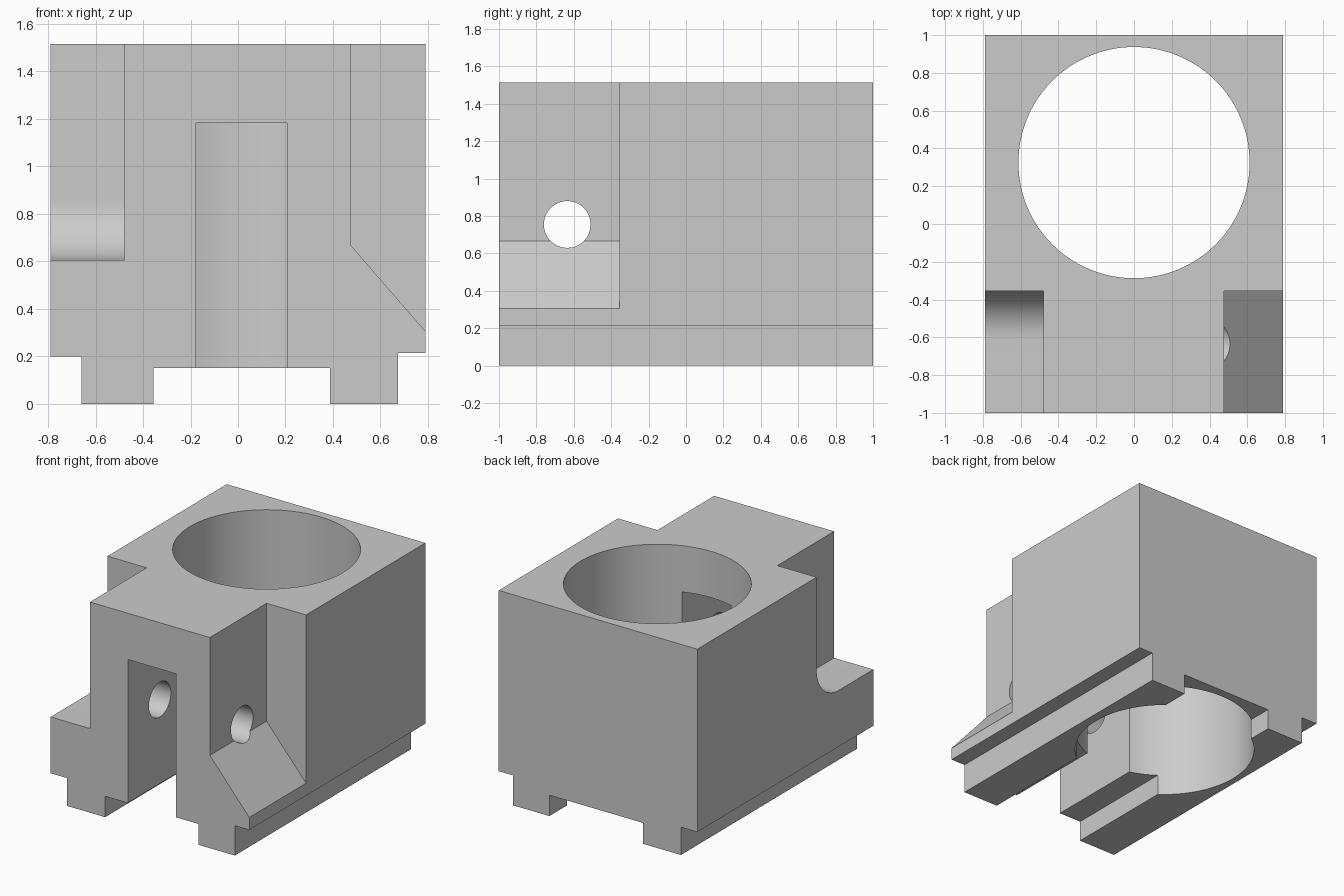
import bpy, bmesh, math

if "Cube" in bpy.data.objects:
    bpy.data.objects.remove(bpy.data.objects["Cube"])

grey = bpy.data.materials.new("machined grey")
grey.diffuse_color = (0.6, 0.6, 0.6, 1)
grey.use_nodes = True
grey.node_tree.nodes["Principled BSDF"].inputs["Base Color"].default_value = grey.diffuse_color


def prism(name, pts, axis, lo, hi):
    """Extrude a 2D outline along x (pts are y,z), y (x,z) or z (x,y)."""
    place = {"x": lambda a, b, t: (t, a, b),
             "y": lambda a, b, t: (a, t, b),
             "z": lambda a, b, t: (a, b, t)}[axis]
    bm = bmesh.new()
    ends = [[bm.verts.new(place(a, b, t)) for a, b in pts] for t in (lo, hi)]
    bm.faces.new(ends[0])
    bm.faces.new(ends[1])
    n = len(pts)
    for i in range(n):
        j = (i + 1) % n
        bm.faces.new((ends[0][i], ends[0][j], ends[1][j], ends[1][i]))
    bmesh.ops.recalc_face_normals(bm, faces=bm.faces)
    mesh = bpy.data.meshes.new(name)
    bm.to_mesh(mesh)
    bm.free()
    mesh.materials.append(grey)
    ob = bpy.data.objects.new(name, mesh)
    bpy.context.collection.objects.link(ob)
    return ob


def arc(cx, cy, r, a0, a1, n):
    return [(cx + r * math.cos(math.radians(a0 + (a1 - a0) * i / n)),
             cy + r * math.sin(math.radians(a0 + (a1 - a0) * i / n)))
            for i in range(n + 1)]


def circle(cx, cy, r, n):
    return arc(cx, cy, r, 0, 360, n)[:-1]


# Body with two bottom rails and a channel between them
W, H = 0.79, 1.515
body = prism("block_body", [
    (-W, H), (-W, 0.2), (-0.66, 0.2), (-0.66, 0), (-0.357, 0), (-0.357, 0.15),
    (0.387, 0.15), (0.387, 0), (0.675, 0), (0.675, 0.215), (W, 0.215), (W, H)],
    "y", -1, 1)

cutters = [
    # Large vertical bore
    prism("bore_cutter", circle(0, 0.325, 0.612, 128), "z", -0.2, 2),
    # Front slot running into the bore
    prism("slot_cutter", [(-0.177, -1.2), (0.206, -1.2), (0.206, 0.2), (-0.177, 0.2)],
          "z", -0.1, 1.182),
    # Left corner notch with a filleted floor
    prism("left_notch_cutter",
          [(-1.2, 1.8), (-1.2, 0.605)] + arc(-0.605, 0.855, 0.25, -90, 0, 24)
          + [(-0.355, 1.8)], "x", -1, -0.478),
    # Right corner notch with a sloping floor
    prism("right_notch_cutter",
          [(0.476, 1.8), (0.476, 0.667), (0.79, 0.305), (0.92, 0.155), (0.92, 1.8)],
          "y", -1.2, -0.355),
    # Cross pin hole
    prism("pin_hole_cutter", circle(-0.635, 0.755, 0.125, 64), "x", -1, 1),
]
for c in cutters:
    m = body.modifiers.new(c.name, "BOOLEAN")
    m.operation, m.solver, m.object = "DIFFERENCE", "EXACT", c

# Apply the cuts, then remove the cutters
bpy.context.view_layer.objects.active = body
body.select_set(True)
for m in list(body.modifiers):
    bpy.ops.object.modifier_apply(modifier=m.name)
for c in cutters:
    bpy.data.objects.remove(c)

# Smooth the round walls, keep the machined edges sharp
bpy.ops.object.select_all(action="DESELECT")
body.select_set(True)
bpy.ops.object.shade_smooth_by_angle(angle=math.radians(25))
